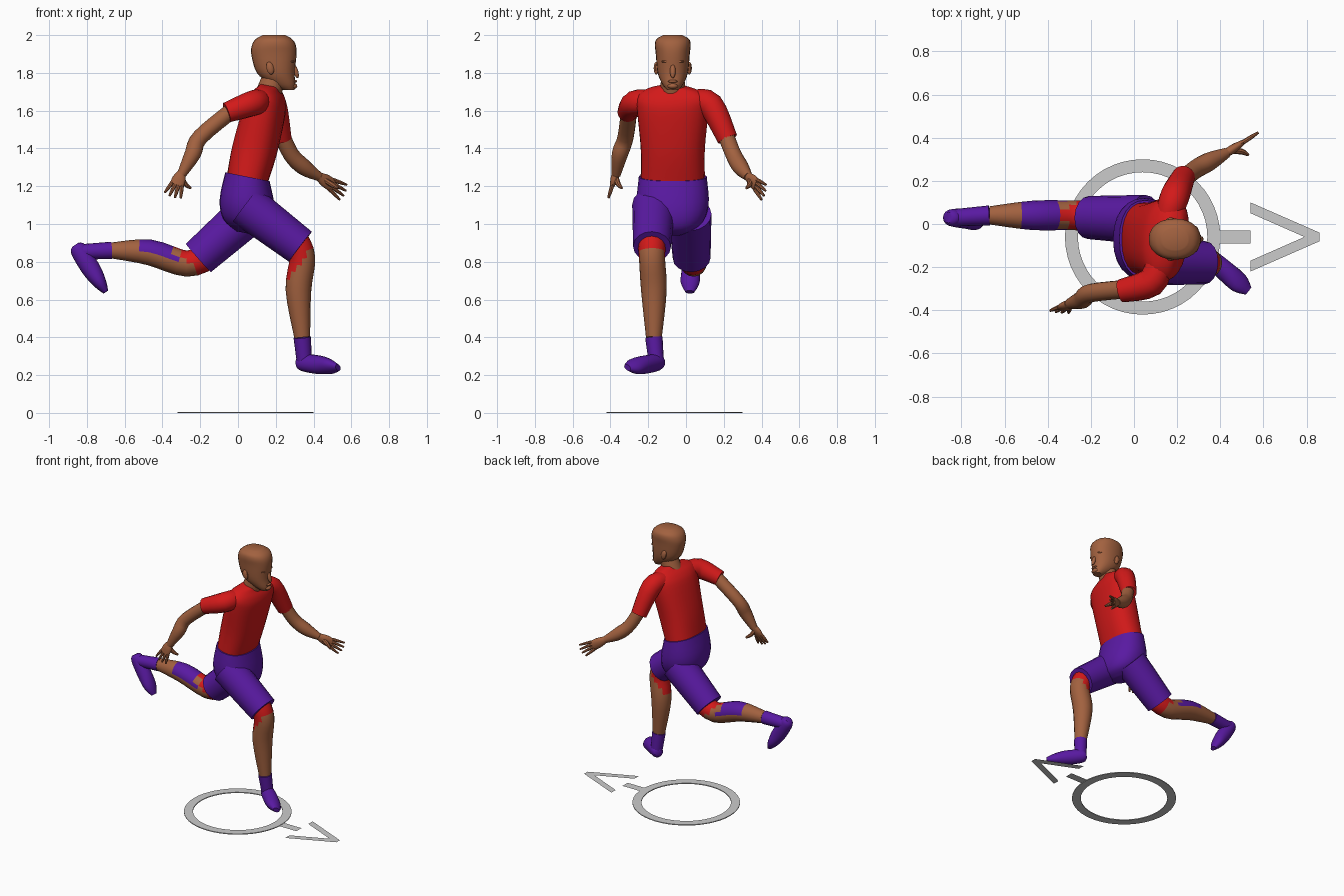
import bpy
import bmesh
import math
from mathutils import Vector, Matrix

if "Cube" in bpy.data.objects:
    bpy.data.objects.remove(bpy.data.objects["Cube"], do_unlink=True)

X, Y, Z = Matrix.Identity(3)
SPINE = Z + X * 0.2
parts = []


def material(name, colour):
    mat = bpy.data.materials.new(name)
    mat.use_nodes = True
    mat.diffuse_color = colour
    bsdf = next(n for n in mat.node_tree.nodes if n.type == 'BSDF_PRINCIPLED')
    bsdf.inputs["Base Color"].default_value = colour
    bsdf.inputs["Roughness"].default_value = 0.7
    return mat


skin = material("skin", (0.36, 0.12, 0.05, 1))
red = material("red_cloth", (0.65, 0.01, 0.01, 1))
purple = material("purple_cloth", (0.1, 0.01, 0.36, 1))


def finish(name, bm, *mats):
    mesh = bpy.data.meshes.new(name)
    bm.to_mesh(mesh)
    bm.free()
    for mat in mats:
        mesh.materials.append(mat)
    obj = bpy.data.objects.new(name, mesh)
    bpy.context.collection.objects.link(obj)
    parts.append(obj)


def refine(rows, steps):
    """Catmull-Rom interpolation between cross-sections."""
    rows = [rows[0], *rows, rows[-1]]
    out = []
    for p, q, r, s in zip(rows, rows[1:], rows[2:], rows[3:]):
        for k in range(steps):
            t = k / steps
            out.append(q + ((r - p) * t + (2 * p - 5 * q + 4 * r - s) * t * t
                            + (3 * q - p - 3 * r + s) * t ** 3) / 2)
    return out + [rows[-1]]


def loft(name, sections, mats, ref=Y, normal=None, twist=0, square=1.0,
         sides=16, steps=4, paint=None):
    """Skin elliptical rings given as (centre, radius along ref, other radius)."""
    rows = refine([Vector((*centre, a, b)) for centre, a, b in sections], steps)
    bm = bmesh.new()
    rings = []
    for i, row in enumerate(rows):
        before, after = rows[max(i - 1, 0)], rows[min(i + 1, len(rows) - 1)]
        n = (normal or (after - before).xyz).normalized()
        a = Matrix.Rotation(twist * i / len(rows), 3, 'Z') @ ref
        a = (a - n * a.dot(n)).normalized()
        b = n.cross(a)
        ring = []
        for k in range(sides):
            angle = math.tau * k / sides
            c, s = math.cos(angle), math.sin(angle)
            u = math.copysign(abs(c) ** square, c) * row[3]
            v = math.copysign(abs(s) ** square, s) * row[4]
            ring.append(bm.verts.new(Vector(row[:3]) + a * u + b * v))
        rings.append(ring)
    for low, high in zip(rings, rings[1:]):
        for k in range(sides):
            bm.faces.new((low[k - 1], low[k], high[k], high[k - 1]))
    bm.faces.new(rings[0][::-1])
    bm.faces.new(rings[-1])
    bm.normal_update()
    if paint:
        for face in bm.faces:
            face.material_index = paint(face.calc_center_median(), face.normal)
    finish(name, bm, *mats)


def tube(name, joints, radii, *mats, **options):
    loft(name, [(joint, r, r) for joint, r in zip(joints, radii)], mats, **options)


def column(name, rows, mat, centre, **options):
    """Upright body part from (height, half width, half depth) rows."""
    loft(name, [((centre(z), -0.07, z), wide, deep) for z, wide, deep in rows],
         [mat], sides=24, **options)


def blob(name, centre, size, tilt=0):
    bm = bmesh.new()
    bmesh.ops.create_uvsphere(bm, u_segments=10, v_segments=8, radius=1)
    bm.transform(Matrix.Translation(centre) @ Matrix.Rotation(tilt, 4, 'Y')
                 @ Matrix.Diagonal((*size, 1)))
    finish(name, bm, skin)


def hand(side, wrist, tip, thumb, ref):
    wrist, tip, thumb = Vector(wrist), Vector(tip), Vector(thumb)
    reach = tip - wrist
    across = (ref - reach * ref.dot(reach) / reach.length_squared).normalized()
    palm, knuckles = wrist + reach * 0.25, wrist + reach * 0.5
    loft(side + "_palm", [(wrist, 0.024, 0.02), (palm, 0.036, 0.02),
                          (knuckles, 0.036, 0.013)], [skin], ref=ref)
    for i, name in enumerate(("little", "ring", "middle", "index")):
        shift = i - 1.5
        base = knuckles + across * shift * 0.018 - reach * 0.05
        end = tip + across * shift * 0.03 - reach * 0.06 * abs(shift)
        tube(f"{side}_{name}_finger", (base, base.lerp(end, 0.5), end),
             (0.011, 0.01, 0.006), skin, ref=ref, sides=8)
    tube(side + "_thumb", (wrist + reach * 0.1, palm.lerp(thumb, 0.5), thumb),
         (0.014, 0.014, 0.007), skin, ref=ref, sides=8)


def arm(side, sleeve, joints, sleeve_ref):
    tube(side + "_sleeve", sleeve, (0.06, 0.068, 0.054), red, ref=sleeve_ref)
    tube(side + "_arm", joints, (0.043, 0.043, 0.043, 0.024), skin)


def leg(side, hip, hem, shin, heel, toe):
    hip, hem, heel, toe = map(Vector, (hip, hem, heel, toe))
    thigh = (hem - hip).normalized()

    def paint(centre, normal):
        # Red lining below the hem, and a purple patch on the trailing calf
        if (centre - hem).dot(thigh) < 0.05:
            return 1
        return 2 if -0.52 < centre.x < -0.33 and normal.z > 0.1 else 0

    tube(side + "_shorts_leg", (hip, hem), (0.115, 0.1), purple)
    tube(side + "_shin", shin, (0.077, 0.069, 0.068, 0.042), skin, red, purple, paint=paint)
    tube(side + "_sock", (shin[-1], heel.lerp(toe, 0.15)), (0.046, 0.04), purple)
    profile = ((0, 0.025, 0.02), (0.1, 0.04, 0.045), (0.5, 0.047, 0.05),
               (0.8, 0.05, 0.036), (1, 0.024, 0.015))
    loft(side + "_foot", [(heel.lerp(toe, t), wide, high) for t, wide, high in profile],
         [purple], ref=(toe - heel).cross(X + Z))


# Torso and shorts
column("shirt", [(1.24, .17, .11), (1.4, .17, .12), (1.6, .19, .11),
                 (1.67, .19, .09), (1.71, .14, .06), (1.73, .07, .05)],
       red, lambda z: 0.05 + (z - 1.24) / 4, normal=SPINE, twist=-0.3, square=0.85)
column("shorts_hips", [(1.25, .18, .12), (1.1, .19, .15), (1, .15, .13), (.95, .06, .06)],
       purple, lambda z: 0.05, normal=SPINE, square=0.9)

# Legs
leg("right", (.04, -.17, 1.1), (.33, -.18, .88),
    [(.3, -.18, .91), (.34, -.18, .82), (.32, -.17, .65), (.34, -.17, .4)],
    (.32, -.13, .27), (.53, -.31, .24))
leg("left", (.05, .02, 1.05), (-.21, .03, .82),
    [(-.15, .03, .84), (-.27, .04, .79), (-.47, .04, .85), (-.67, .04, .86)],
    (-.86, .03, .89), (-.7, .02, .64))

# Arms and hands
arm("right", [(.12, -.17, 1.65), (.08, -.27, 1.64), (-.06, -.31, 1.59)],
    [(-.02, -.3, 1.61), (-.2, -.32, 1.46), (-.24, -.35, 1.37), (-.3, -.37, 1.26)], Z)
arm("left", [(.16, .04, 1.65), (.19, .13, 1.63), (.23, .22, 1.45)],
    [(.22, .2, 1.5), (.28, .25, 1.37), (.35, .29, 1.3), (.43, .33, 1.25)], X)
hand("right", (-.3, -.37, 1.27), (-.35, -.41, 1.14), (-.25, -.34, 1.19), X)
hand("left", (.43, .33, 1.25), (.57, .42, 1.16), (.53, .32, 1.19), Z)

# Head and face
tube("neck", [(.15, -.07, 1.66), (.2, -.07, 1.8)], (.07, .06), skin)
column("head", [(1.71, .03, .03), (1.74, .055, .065), (1.8, .08, .1), (1.9, .09, .12),
                (1.95, .095, .115), (1.98, .085, .095), (2, .05, .06)],
       skin, lambda z: 0.19 + 4 * max(0, 1.85 - z) ** 2, normal=Z, square=0.9)
blob("nose", (.305, -.07, 1.81), (.014, .015, .04), -0.3)
blob("lips", (.3, -.07, 1.755), (.014, .026, .008))
blob("chin", (.295, -.07, 1.73), (.02, .028, .015))
for side, s in (("left", 1), ("right", -1)):
    blob(side + "_ear", (.17, s * .087 - .07, 1.825), (.02, .014, .035), -0.25)
    blob(side + "_brow", (.285, s * .034 - .07, 1.86), (.015, .027, .008))
    blob(side + "_eye", (.28, s * .034 - .07, 1.84), (.011, .015, .008))

# Ground marker: ring, bar and arrowhead
bm = bmesh.new()
loops = [bmesh.ops.create_circle(bm, segments=48, radius=radius,
                                 matrix=Matrix.Translation((.04, -.06, z)))["verts"]
         for radius, z in ((.3, 0), (.36, 0), (.36, .006), (.3, .006))]
for i, loop in enumerate(loops):
    for k in range(len(loop)):
        bm.faces.new((loops[i - 1][k - 1], loop[k - 1], loop[k], loops[i - 1][k]))
bmesh.ops.recalc_face_normals(bm, faces=bm.faces)
finish("ground_ring", bm)


def flat(name, half):
    """Flat shape from the outline of its upper half, mirrored across its axis."""
    outline = half + [(x, -y) for x, y in reversed(half) if y]
    bm = bmesh.new()
    bm.faces.new([bm.verts.new((x, y - .06, .003)) for x, y in reversed(outline)])
    finish(name, bm)


flat("ground_bar", [(.37, .03), (.54, .03)])
flat("ground_arrow", [(.79, 0), (.54, .11), (.54, .16), (.86, .02)])

# Smooth shading with sharp hems
bpy.ops.object.select_all(action='DESELECT')
for obj in parts:
    obj.select_set(True)
bpy.context.view_layer.objects.active = parts[0]
bpy.ops.object.shade_smooth_by_angle(angle=math.radians(42))
